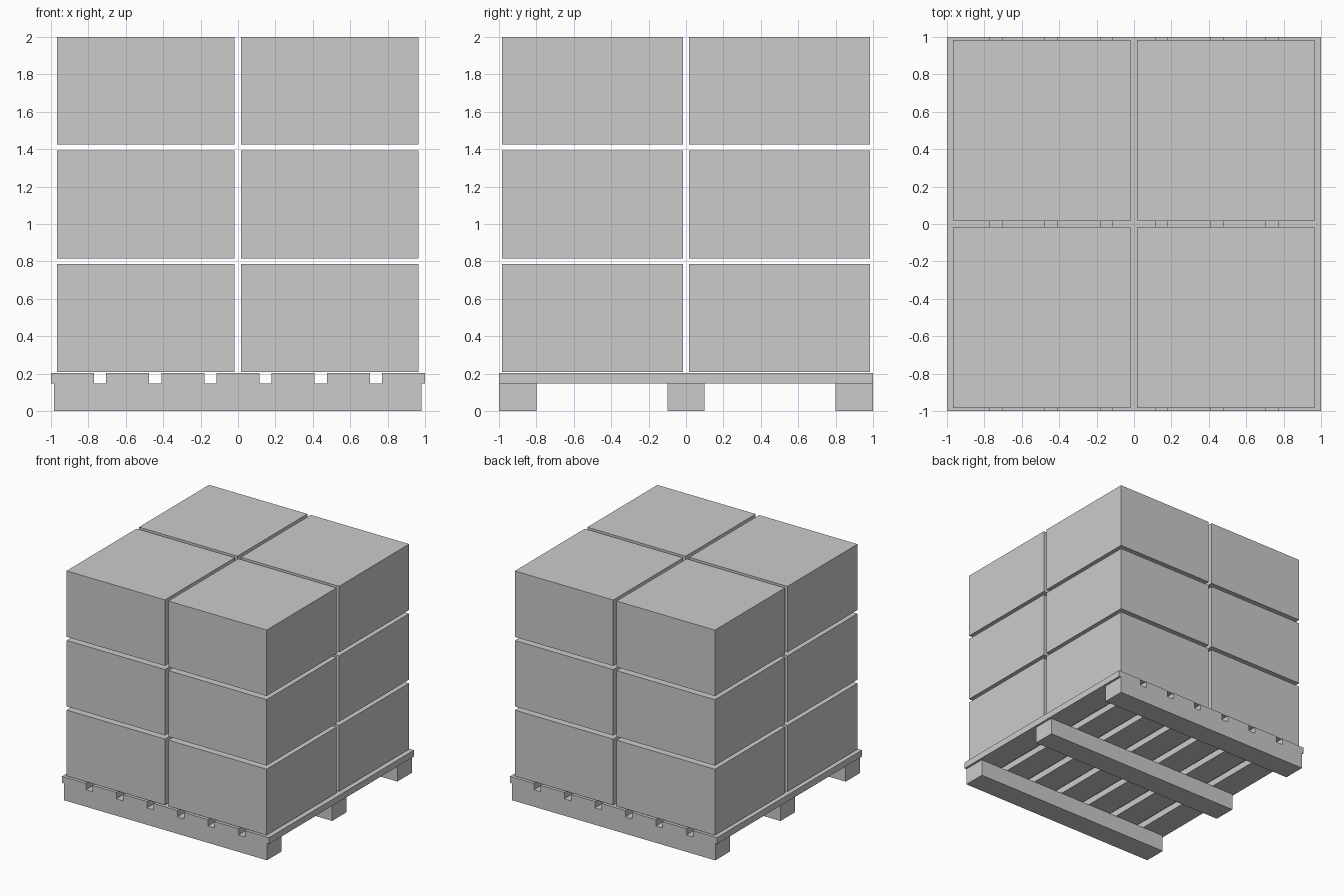
import bpy
import bmesh

if "Cube" in bpy.data.objects:
    bpy.data.objects.remove(bpy.data.objects["Cube"])


def box(name, x0, x1, y0, y1, z0, z1):
    """Axis-aligned box given by its extents."""
    bm = bmesh.new()
    bmesh.ops.create_cube(bm, size=1)
    for v in bm.verts:
        v.co.x *= x1 - x0
        v.co.y *= y1 - y0
        v.co.z *= z1 - z0
    mesh = bpy.data.meshes.new(name)
    bm.to_mesh(mesh)
    bm.free()
    obj = bpy.data.objects.new(name, mesh)
    obj.location = ((x0 + x1) / 2, (y0 + y1) / 2, (z0 + z1) / 2)
    bpy.context.collection.objects.link(obj)
    return obj


RUNNER_TOP = 0.147
DECK_TOP = 0.203

# Pallet runners, lying along x
for i, y in enumerate((-0.9, 0.0, 0.9)):
    box(f"pallet_runner_{i + 1}", -0.983, 0.98, y - 0.1, y + 0.1, 0, RUNNER_TOP)

# Seven deck boards, lying along y
BOARD_WIDTH, BOARD_PITCH = 0.23, 0.295
for i in range(7):
    x = -1 + i * BOARD_PITCH
    box(f"deck_board_{i + 1}", x, x + BOARD_WIDTH, -1, 1, RUNNER_TOP, DECK_TOP)

# Cartons, two by two in three layers with narrow gaps
CARTON_HEIGHT, LAYER_PITCH, FIRST_LAYER = 0.576, 0.6075, 0.209
for layer in range(3):
    z = FIRST_LAYER + layer * LAYER_PITCH
    for ix, (x0, x1) in enumerate(((-0.968, -0.018), (0.015, 0.965))):
        for iy, (y0, y1) in enumerate(((-0.983, -0.017), (0.017, 0.983))):
            box(f"carton_{layer + 1}_{ix + 1}_{iy + 1}",
                x0, x1, y0, y1, z, z + CARTON_HEIGHT)
